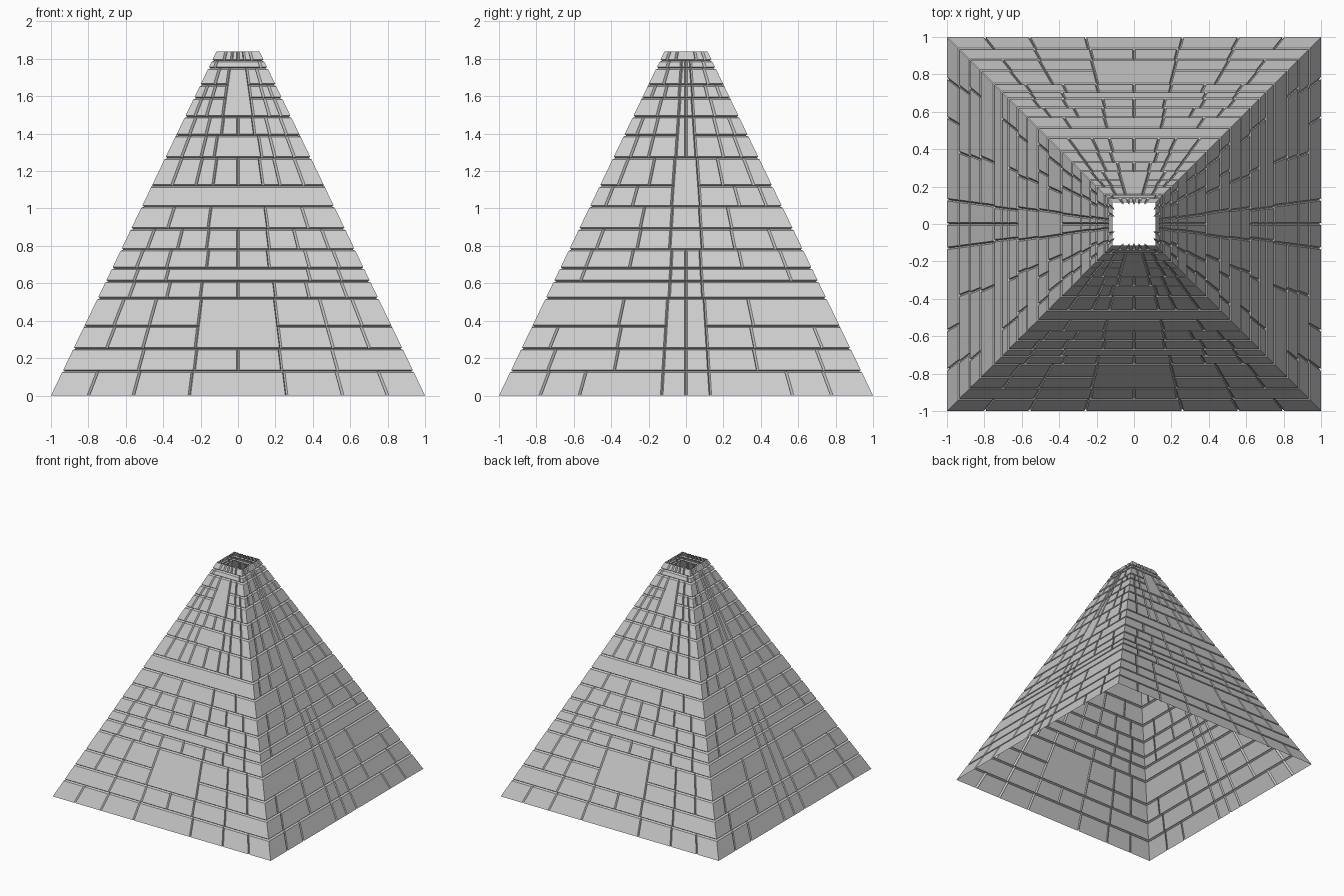
import bpy, bmesh, math
from mathutils import Matrix

if "Cube" in bpy.data.objects:
    bpy.data.objects.remove(bpy.data.objects["Cube"])

TOP, SLOPE = 1.84, 0.481          # height and inward lean per unit height
GROOVE, DEPTH = 0.007, 0.012      # half joint width, joint depth
Z = [0, .13, .25, .37, .52, .61, .68, .78, .89, 1.01, 1.12, 1.27,
     1.39, 1.49, 1.59, 1.66, 1.75, 1.79, TOP]

# Each course: (first row, end row, joints as fractions of the half width).
# A leading negative joint means one undivided stone across the centre.
FRONT = [
    (0, 1, [-.26, .56, .80, 1]), (1, 2, [0, .25, .57, 1]),
    (2, 4, [-.26, .26]), (2, 3, [.26, .58, .8, 1]), (3, 4, [.26, .58, .81, 1]),
    (4, 5, [0, .27, .51, .78, 1]), (5, 6, [-.55, .79, 1]),
    (6, 7, [0, .25, .57, .81, 1]), (7, 8, [0, .27, .52, .78, 1]),
    (8, 9, [-.28, .66, 1]), (9, 10, [-1, 1]), (10, 11, [0, .29, .49, .77, 1]),
    (11, 12, [-.33, .51, .78, 1]), (12, 13, [0, .27, .52, .79, 1]),
    (13, 16, [-.29, .29]), (13, 14, [.29, .6, .82, 1]),
    (14, 15, [.29, .59, .8, 1]), (15, 16, [.29, .62, 1]),
    (16, 17, [-.8, 1]), (17, 18, [0, .25, .55, 1]),
]
SIDE = [
    (0, 1, [0, .13, .57, .78, 1]), (1, 2, [0, .13, .41, .79, 1]),
    (2, 4, [0, .13]), (2, 3, [.13, .42, .83, 1]), (3, 4, [.13, .44, 1]),
    (4, 5, [0, .12, 1]), (5, 6, [0, .12, .8, 1]), (6, 7, [0, .12, .45, .8, 1]),
    (7, 8, [-.14, .42, .77, 1]), (8, 9, [-.14, .43, 1]),
    (9, 11, [-.15, .15]), (9, 10, [.15, .56, .84, 1]), (10, 11, [.15, .43, .79, 1]),
    (11, 13, [0, .14]), (11, 12, [.14, .52, .77, 1]), (12, 13, [.14, .52, .8, 1]),
    (13, 14, [0, .14, .55, 1]), (14, 15, [0, .16, .5, .8, 1]),
    (15, 16, [0, .16, .6, 1]), (16, 17, [0, .17, .65, 1]), (17, 18, [-.4, .75, 1]),
]


def point(u, z, d):
    """Point on the leaning wall, d inward from the stone surface."""
    hw = 1 - SLOPE * z - d
    return (u * hw, -hw, z)


def add_stone(bm, u0, u1, z0, z1):
    """Raised stone with a skirt going back into the joint."""
    lo = z0 + (GROOVE if z0 > 0 else 0)
    hi = z1 - (GROOVE if z1 < TOP else 0)

    def inset(u, z, sign):
        return u if abs(u) == 1 else u + sign * GROOVE / (1 - SLOPE * z)

    outer = [bm.verts.new(point(u, z, DEPTH))
             for u, z in ((u0, z0), (u1, z0), (u1, z1), (u0, z1))]
    inner = [bm.verts.new(point(inset(u, z, s), z, 0))
             for u, z, s in ((u0, lo, 1), (u1, lo, -1), (u1, hi, -1), (u0, hi, 1))]
    bm.faces.new(inner)
    skip = {0: z0 == 0, 1: u1 == 1, 2: z1 == TOP, 3: u0 == -1}
    for i in range(4):
        if not skip[i]:
            j = (i + 1) % 4
            bm.faces.new((outer[i], outer[j], inner[j], inner[i]))


def build_wall(name, layout, angle):
    bm = bmesh.new()
    for r0, r1, joints in layout:
        z0, z1 = Z[r0], Z[r1]
        us = list(joints)
        if us[0] < 0:
            add_stone(bm, us[0], -us[0], z0, z1)
            us[0] = -us[0]
        for a, b in zip(us, us[1:]):
            if b > a:
                add_stone(bm, a, b, z0, z1)
                add_stone(bm, -b, -a, z0, z1)
    loose = [v for v in bm.verts if not v.link_faces]
    bmesh.ops.delete(bm, geom=loose, context='VERTS')
    bmesh.ops.remove_doubles(bm, verts=bm.verts, dist=1e-5)
    bm.transform(Matrix.Rotation(math.radians(angle), 4, 'Z'))
    mesh = bpy.data.meshes.new(name)
    bm.to_mesh(mesh)
    bm.free()
    bpy.context.collection.objects.link(bpy.data.objects.new(name, mesh))


# Four leaning masonry walls, open at top and bottom
build_wall("front_wall", FRONT, 0)
build_wall("right_wall", SIDE, 90)
build_wall("back_wall", FRONT, 180)
build_wall("left_wall", SIDE, 270)
